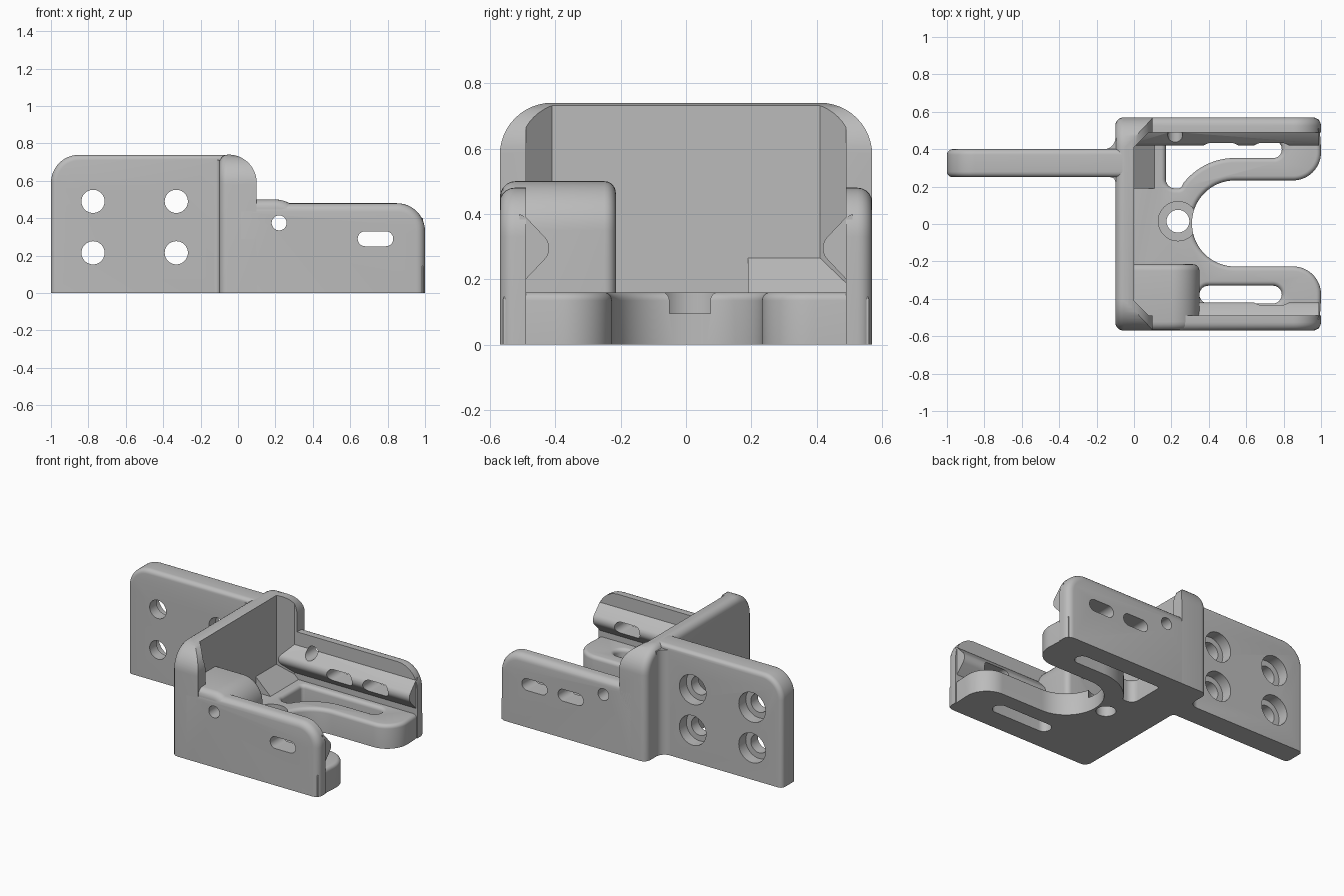
import bpy, bmesh
from math import sin, cos, tan, acos, radians, pi
from mathutils import Vector

cube = bpy.data.objects.get("Cube")
if cube:
    bpy.data.objects.remove(cube, do_unlink=True)

grey = bpy.data.materials.new("plain grey")
grey.use_nodes = True
grey.diffuse_color = (0.5, 0.5, 0.5, 1)
grey.node_tree.nodes["Principled BSDF"].inputs["Base Color"].default_value = (0.5, 0.5, 0.5, 1)
parts = []


def rounded(corners, steps=12):
    """Outline from (u, v, radius) corners, each filleted by its radius."""
    out = []
    n = len(corners)
    for i, (u, v, r) in enumerate(corners):
        p = Vector((u, v))
        if r == 0:
            out.append(p)
            continue
        d1 = (Vector(corners[i - 1][:2]) - p).normalized()
        d2 = (Vector(corners[(i + 1) % n][:2]) - p).normalized()
        half = acos(max(-1, min(1, d1.dot(d2)))) / 2
        centre = p + (d1 + d2).normalized() * r / sin(half)
        a = p + d1 * r / tan(half) - centre
        b = p + d2 * r / tan(half) - centre
        sweep = a.angle_signed(b)
        for k in range(steps + 1):
            t = -sweep * k / steps
            out.append(centre + Vector((a.x * cos(t) - a.y * sin(t),
                                        a.x * sin(t) + a.y * cos(t))))
    return out


def circle(u, v, r, n=40):
    return [Vector((u + r * cos(2 * pi * k / n), v + r * sin(2 * pi * k / n))) for k in range(n)]


def slot(u0, u1, v0, v1):
    r = (v1 - v0) * 0.499
    return rounded([(u0, v0, r), (u1, v0, r), (u1, v1, r), (u0, v1, r)])


def round_edges(bm, edges, width):
    bmesh.ops.bevel(bm, geom=edges, offset=width, segments=5, profile=0.5,
                    affect='EDGES', clamp_overlap=False)


def prism(name, pts, axis, a, b, bevel_a=0, bevel_b=0):
    """Extrude an outline along an axis; cap edges above the floor can be rounded."""
    place = {'x': lambda p, w: (w, p[0], p[1]),
             'y': lambda p, w: (p[0], w, p[1]),
             'z': lambda p, w: (p[0], p[1], w)}[axis]
    bm = bmesh.new()
    rings = [[bm.verts.new(place(p, w)) for p in pts] for w in (a, b)]
    caps = [bm.faces.new(r) for r in rings]
    n = len(pts)
    for i in range(n):
        j = (i + 1) % n
        bm.faces.new((rings[0][i], rings[0][j], rings[1][j], rings[1][i]))
    bmesh.ops.recalc_face_normals(bm, faces=bm.faces[:])
    rims = [[e for e in c.edges if max(v.co.z for v in e.verts) > 0.02] for c in caps]
    for rim, width in zip(rims, (bevel_a, bevel_b)):
        if width:
            round_edges(bm, rim, width)
    mesh = bpy.data.meshes.new(name)
    bm.to_mesh(mesh)
    bm.free()
    obj = bpy.data.objects.new(name, mesh)
    bpy.context.collection.objects.link(obj)
    mesh.materials.append(grey)
    return obj


def combine(obj, cutter, operation='DIFFERENCE'):
    mod = obj.modifiers.new("shape", 'BOOLEAN')
    mod.operation = operation
    mod.solver = 'EXACT'
    mod.object = cutter
    bpy.context.view_layer.objects.active = obj
    bpy.ops.object.modifier_apply(modifier=mod.name)
    bpy.data.objects.remove(cutter, do_unlink=True)


def drill(obj, pts, axis, a, b):
    combine(obj, prism("cutter", pts, axis, a, b))


# Base plate with a U opening
base = prism("base_plate", rounded([
    (-0.08, -0.56, 0), (0.99, -0.56, 0), (1, -0.4, 0), (1, -0.227, 0.15),
    (0.31, -0.227, 0.229), (0.31, 0.233, 0.229), (1, 0.233, 0.15),
    (1, 0.4, 0), (0.99, 0.56, 0), (-0.08, 0.56, 0)], 18), 'z', 0, 0.16)
drill(base, slot(0.35, 0.79, -0.425, -0.33), 'z', -0.1, 0.3)

# Curved pocket that follows the U opening
bend = [(0.54 + 0.35 * cos(radians(t)), 0.003 + 0.35 * sin(radians(t)), 0)
        for t in range(142, 89, -4)]
pocket = [(0.17, 0.445, 0.02), (0.17, 0.19, 0.05), (0.25, 0.19, 0.02)] + bend
pocket += [(0.79, 0.353, 0.044), (0.79, 0.445, 0.044)]
drill(base, rounded(pocket), 'z', -0.1, 0.3)

# Rounded upper rims of the base
bm = bmesh.new()
bm.from_mesh(base.data)
rims = [e for e in bm.edges if min(v.co.z for v in e.verts) > 0.159
        and len(e.link_faces) == 2 and e.calc_face_angle() > 1]
round_edges(bm, rims, 0.025)
bm.to_mesh(base.data)
bm.free()

# Counterbored screw hole
drill(base, circle(0.235, 0.015, 0.105), 'z', 0.095, 0.3)
drill(base, circle(0.235, 0.015, 0.061), 'z', -0.1, 0.3)
parts.append(base)

# Cross wall with short flanges and slanted inner corners
wall = prism("cross_wall", rounded([
    (-0.57, 0, 0), (0.57, 0, 0), (0.57, 0.74, 0.16), (-0.57, 0.74, 0.16)]),
    'x', -0.1, 0.1, 0.045)
plan = [(-0.2, -0.7), (0.2, -0.7), (0.2, -0.49), (0.08, -0.49), (0, -0.41),
        (0, 0.41), (0.08, 0.49), (0.2, 0.49), (0.2, 0.7), (-0.2, 0.7)]
combine(wall, prism("cutter", plan, 'z', -0.1, 0.9), 'INTERSECT')
side = rounded([(-0.3, -0.1, 0), (0.1, -0.1, 0), (0.1, 0.74, 0.15), (-0.3, 0.74, 0)])
combine(wall, prism("cutter", side, 'y', -0.8, 0.8), 'INTERSECT')
parts.append(wall)

# Side walls with an inward ridge, screw hole and slots
for s, label, start in ((-1, "front", 0.3), (1, "rear", 0.0)):
    panel = prism(label + "_side_wall", rounded([
        (-0.03, 0, 0), (1, 0, 0), (1, 0.48, 0.15), (-0.03, 0.48, 0)]),
        'y', s * 0.57, s * 0.49, 0.045)
    ridge = prism(label + "_ridge", rounded([
        (s * 0.51, 0.18, 0), (s * 0.49, 0.2, 0), (s * 0.4, 0.295, 0.05),
        (s * 0.49, 0.39, 0), (s * 0.51, 0.4, 0)]), 'x', start, 0.99)
    for obj in (panel, ridge):
        drill(obj, circle(0.22, 0.375, 0.04), 'y', s * 0.3, s * 0.7)
        drill(obj, slot(0.64, 0.83, 0.25, 0.33), 'y', s * 0.3, s * 0.7)
        if s > 0:
            drill(obj, slot(0.37, 0.56, 0.25, 0.33), 'y', 0.3, 0.7)
        parts.append(obj)

# Corner block with a rounded shoulder
block = prism("corner_block", rounded([
    (-0.03, 0.02, 0), (0.35, 0.02, 0), (0.35, 0.5, 0.15), (-0.03, 0.5, 0)]),
    'y', -0.215, -0.568, 0.035, 0.045)
drill(block, circle(0.22, 0.375, 0.04), 'y', -0.1, -0.7)
parts.append(block)

# Small ramp against the cross wall
parts.append(prism("corner_ramp", [(-0.02, 0.1), (0.115, 0.1), (0.115, 0.155),
                                   (0, 0.265), (-0.02, 0.265)], 'y', 0.19, 0.5))

# Mounting plate with four counterbored holes
plate = prism("mounting_plate", rounded([
    (-1, 0, 0), (-0.05, 0, 0), (-0.05, 0.739, 0), (-1, 0.739, 0.15)]),
    'y', 0.25, 0.4, 0.03, 0.03)
for x in (-0.775, -0.33):
    for z in (0.215, 0.49):
        drill(plate, circle(x, z, 0.062), 'y', 0.1, 0.6)
        drill(plate, circle(x, z, 0.1), 'y', 0.325, 0.6)
parts.append(plate)

# Fillets where the mounting plate meets the cross wall
for y, r, label in ((0.4, 0.06, "rear"), (0.25, -0.025, "front")):
    w = abs(r)
    pts = [(-0.09, y - r), (-0.1 - w, y - r), (-0.1 - w, y)]
    pts += [(-0.1 - w + w * sin(radians(t)), y + r - r * cos(radians(t)))
            for t in range(10, 91, 10)]
    pts.append((-0.09, y + r))
    parts.append(prism(label + "_fillet", pts, 'z', 0, 0.71))

# Smooth shading with sharp edges kept
bpy.ops.object.select_all(action='DESELECT')
for obj in parts:
    obj.select_set(True)
bpy.context.view_layer.objects.active = base
bpy.ops.object.shade_smooth_by_angle(angle=radians(32))
